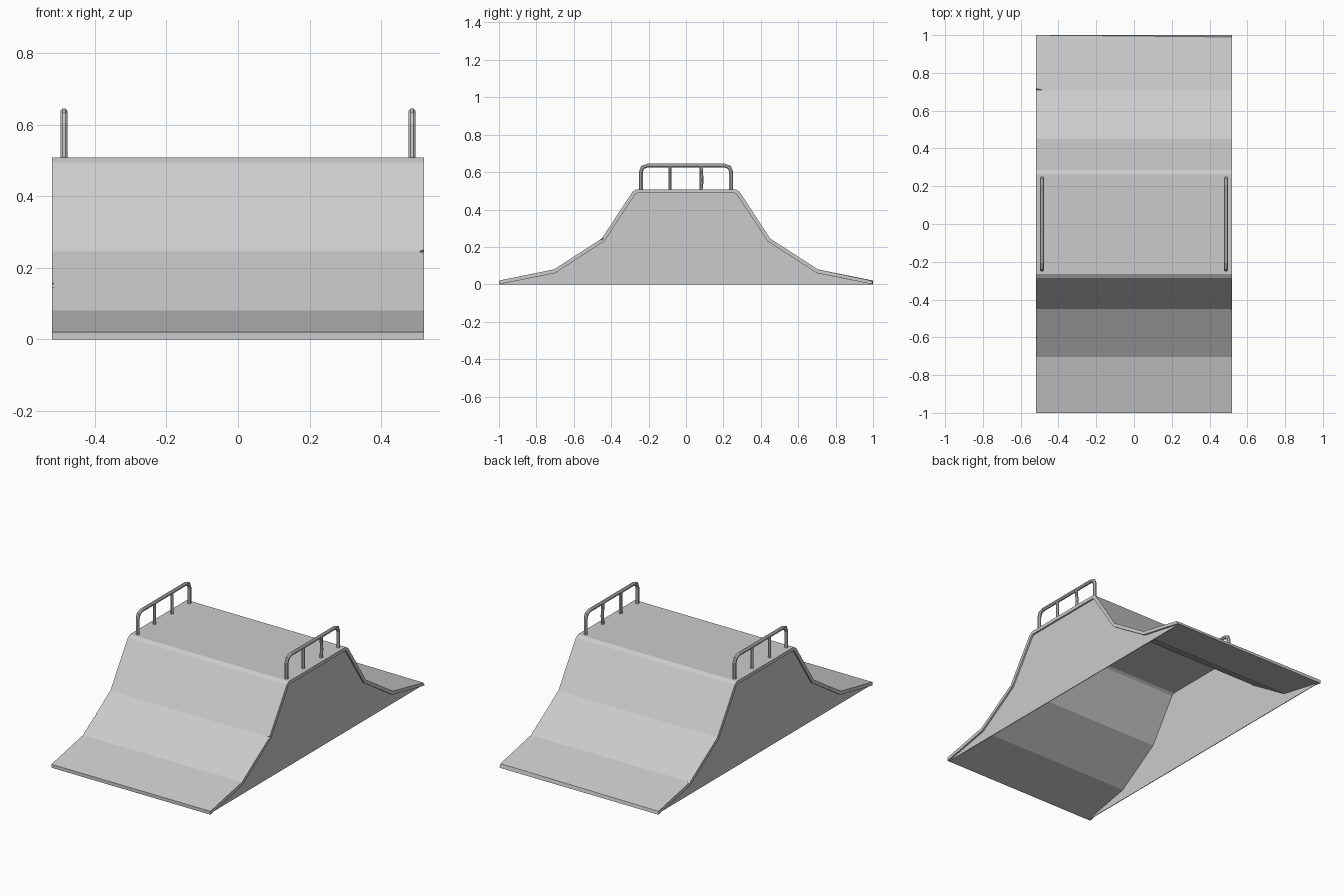
import bpy
import bmesh
from mathutils import Vector, Matrix

default = bpy.data.objects.get("Cube")
if default:
    bpy.data.objects.remove(default, do_unlink=True)

HALF_WIDTH = 0.52
WALL_X = 0.51
RAIL_X = 0.487
DECK_Z = 0.508

grey = bpy.data.materials.new("light grey")
grey.use_nodes = True
grey.diffuse_color = (0.6, 0.6, 0.6, 1)
grey.node_tree.nodes["Principled BSDF"].inputs["Base Color"].default_value = (0.6, 0.6, 0.6, 1)


def finish(name, bm):
    bmesh.ops.recalc_face_normals(bm, faces=bm.faces)
    mesh = bpy.data.meshes.new(name)
    bm.to_mesh(mesh)
    bm.free()
    mesh.materials.append(grey)
    obj = bpy.data.objects.new(name, mesh)
    bpy.context.collection.objects.link(obj)
    return obj


def extrude_profile(name, outline, x0, x1):
    """Extrude a closed (y, z) outline along x."""
    bm = bmesh.new()
    face = bm.faces.new([bm.verts.new((x0, y, z)) for y, z in outline])
    ext = bmesh.ops.extrude_face_region(bm, geom=[face])
    moved = [v for v in ext["geom"] if isinstance(v, bmesh.types.BMVert)]
    bmesh.ops.translate(bm, verts=moved, vec=(x1 - x0, 0, 0))
    return finish(name, bm)


def mirrored(half):
    """Continue a front half profile over to the back."""
    return half + [(-y, z) for y, z in reversed(half)]


def tube(name, points, radius, sides=8):
    """Sweep a polygon along a path lying mostly in a plane of constant x."""
    bm = bmesh.new()
    circle_axis = Vector((1, 0, 0))
    path = [Vector(p) for p in points]
    rings = []
    for i, p in enumerate(path):
        before = (p - path[max(i - 1, 0)]).normalized()
        after = (path[min(i + 1, len(path) - 1)] - p).normalized()
        tangent = (before + after).normalized()
        side = circle_axis.cross(tangent).normalized()
        widen = 1 / max(tangent.dot(after if after.length else before), 0.5)
        ring = []
        for k in range(sides):
            turn = Matrix.Rotation(6.28319 * (k + 0.5) / sides, 2) @ Vector((radius, 0))
            ring.append(bm.verts.new(p + circle_axis * turn.x + side * turn.y * widen))
        rings.append(ring)
    for a, b in zip(rings, rings[1:]):
        for k in range(sides):
            n = (k + 1) % sides
            bm.faces.new((a[k], a[n], b[n], b[k]))
    bm.faces.new(rings[0])
    bm.faces.new(rings[-1])
    return finish(name, bm)


# Bent riding surface, open underneath
top = mirrored([(-1, 0.02), (-0.705, 0.08), (-0.45, 0.245), (-0.287, 0.494), (-0.265, DECK_Z)])
under = mirrored([(-1, 0), (-0.7, 0.06), (-0.437, 0.23), (-0.273, 0.478), (-0.258, 0.488)])
surface = extrude_profile("riding_surface", top + under[::-1], -HALF_WIDTH, HALF_WIDTH)

# Thin side walls set in a little from the surface edge
for side, label in ((1, "left"), (-1, "right")):
    extrude_profile(label + "_side_wall", under, side * WALL_X, side * (WALL_X - 0.004))

# Small chips knocked out of the surface edges: position, inward direction, radius, depth
chips = [
    ((HALF_WIDTH, -0.45, 0.245), (-1, 0, 0), 0.01, 0.016),
    ((-HALF_WIDTH, 0.71, 0.08), (1, 0, 0), 0.01, 0.04),
    ((-HALF_WIDTH, -0.6, 0.155), (1, 0, 0), 0.016, 0.02),
]
for place, inward, radius, depth in chips:
    bm = bmesh.new()
    bmesh.ops.create_cone(bm, cap_ends=True, segments=4, radius1=radius * 2, radius2=0, depth=depth * 2)
    turn = Vector((0, 0, 1)).rotation_difference(Vector(inward)).to_matrix().to_4x4()
    bmesh.ops.transform(bm, matrix=Matrix.Translation(place) @ turn, verts=bm.verts)
    cutter = finish("chip_cutter", bm)
    cutter.hide_render = True
    cut = surface.modifiers.new("chip", "BOOLEAN")
    cut.operation = "DIFFERENCE"
    cut.solver = "EXACT"
    cut.object = cutter
    bpy.context.view_layer.objects.active = surface
    bpy.ops.object.modifier_apply(modifier=cut.name)
    bpy.data.objects.remove(cutter, do_unlink=True)

# Worn back left corner
for v in surface.data.vertices:
    if v.co.x > 0.51 and v.co.y > 0.99 and v.co.z > 0.01:
        v.co.y -= 0.01

# Guard rails with two inner posts each
for side, label in ((1, "left"), (-1, "right")):
    x = side * RAIL_X
    half = [(-0.241, DECK_Z - 0.005), (-0.241, 0.602), (-0.232, 0.625), (-0.205, 0.635)]
    tube(label + "_guard_rail", [(x, y, z) for y, z in mirrored(half)], 0.0108)
    for y, end in ((-0.085, "front"), (0.08, "back")):
        kink = 0.006 if side > 0 and end == "back" else 0
        post = [(x, y, DECK_Z - 0.005), (x, y + kink, 0.555), (x, y, 0.635)]
        tube(label + "_" + end + "_post", post, 0.009)
